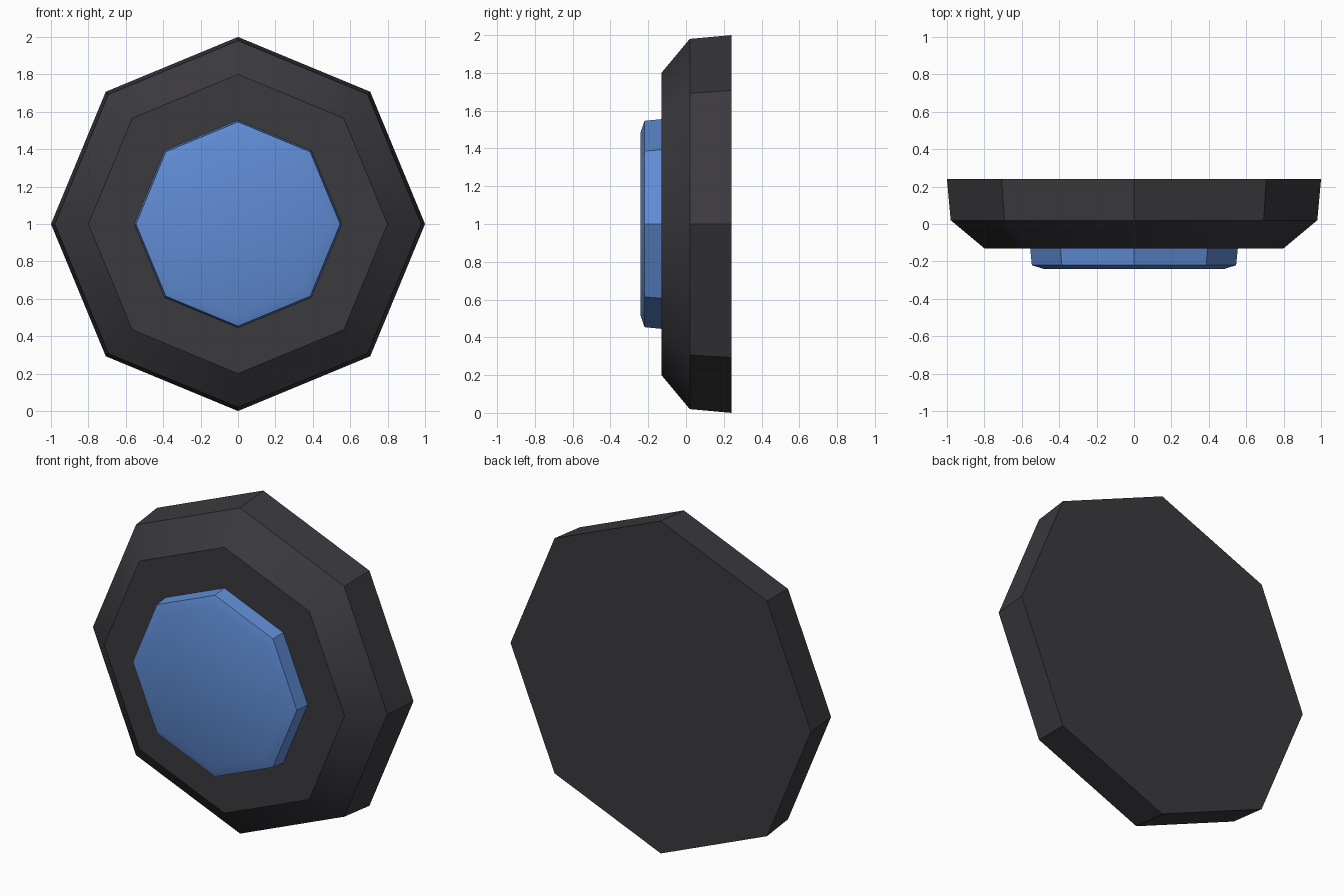
import bpy
import bmesh
import math

if "Cube" in bpy.data.objects:
    bpy.data.objects.remove(bpy.data.objects["Cube"])

SIDES = 8


def material(name, rgb):
    mat = bpy.data.materials.new(name)
    mat.diffuse_color = (*rgb, 1.0)
    mat.use_nodes = True
    mat.node_tree.nodes["Principled BSDF"].inputs["Base Color"].default_value = mat.diffuse_color
    return mat


def octagon_stack(name, profile, mat):
    """Loft octagonal rings of (y, radius) along y, capped at both ends."""
    bm = bmesh.new()
    rings = []
    for y, r in profile:
        rings.append([bm.verts.new((r * math.cos(2 * math.pi * i / SIDES), y,
                                    1.0 + r * math.sin(2 * math.pi * i / SIDES)))
                      for i in range(SIDES)])
    for a, b in zip(rings, rings[1:]):
        for i in range(SIDES):
            j = (i + 1) % SIDES
            bm.faces.new((a[i], a[j], b[j], b[i]))
    bm.faces.new(rings[0])
    bm.faces.new(rings[-1])
    bmesh.ops.recalc_face_normals(bm, faces=bm.faces)
    mesh = bpy.data.meshes.new(name)
    bm.to_mesh(mesh)
    bm.free()
    mesh.materials.append(mat)
    obj = bpy.data.objects.new(name, mesh)
    bpy.context.collection.objects.link(obj)
    # Soften the shallow bevels, keep the corners crisp
    bpy.ops.object.select_all(action='DESELECT')
    obj.select_set(True)
    bpy.context.view_layer.objects.active = obj
    bpy.ops.object.shade_smooth_by_angle(angle=math.radians(35))
    return obj


charcoal = material("charcoal", (0.043, 0.041, 0.048))
blue = material("blue", (0.115, 0.262, 0.66))

# Dark housing with a chamfered front rim
octagon_stack("housing", [(0.24, 1.0), (0.02, 0.98), (-0.13, 0.80)], charcoal)

# Raised blue button with a small front bevel
octagon_stack("button", [(-0.12, 0.556), (-0.22, 0.546), (-0.24, 0.485)], blue)
